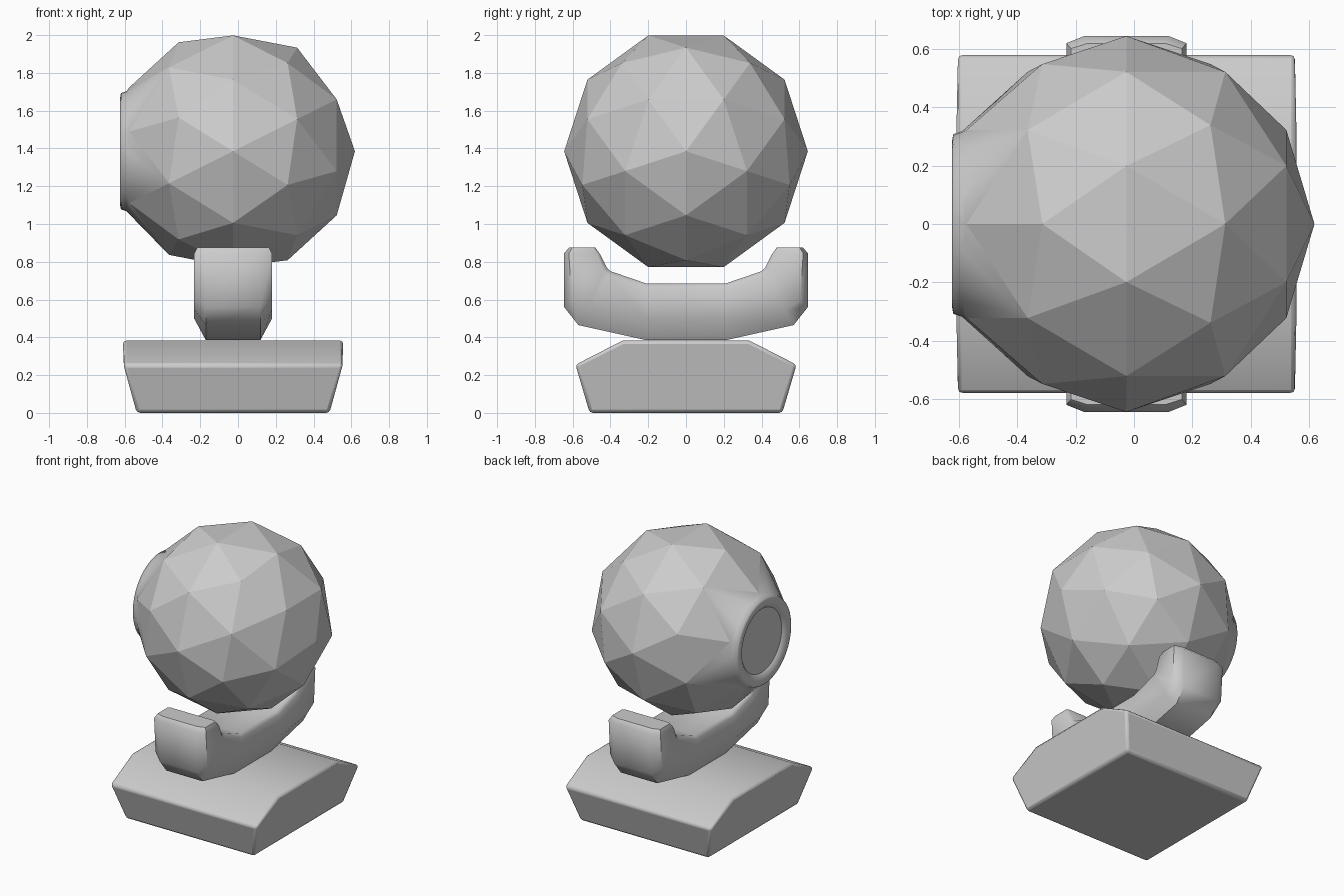
import bpy
import bmesh
from math import cos, sin, pi, radians
from mathutils import Matrix, Vector

old = bpy.data.objects.get("Cube")
if old:
    bpy.data.objects.remove(old, do_unlink=True)

CX = -0.026                      # shared centre line of all parts
BALL_Z, BALL_R = 1.385, 0.645

grey = bpy.data.materials.new("plain_grey")
grey.use_nodes = True
grey.diffuse_color = (0.6, 0.6, 0.6, 1)
grey.node_tree.nodes["Principled BSDF"].inputs["Base Color"].default_value = (0.6, 0.6, 0.6, 1)


def finish(name, bm, bevel=0, angle=None):
    bmesh.ops.recalc_face_normals(bm, faces=bm.faces)
    mesh = bpy.data.meshes.new(name)
    bm.to_mesh(mesh)
    bm.free()
    mesh.materials.append(grey)
    ob = bpy.data.objects.new(name, mesh)
    bpy.context.collection.objects.link(ob)
    if bevel:
        mod = ob.modifiers.new("Soft edges", 'BEVEL')
        mod.width, mod.segments = bevel, 2
        mod.limit_method, mod.angle_limit = 'ANGLE', radians(40)
    if angle:
        bpy.ops.object.select_all(action='DESELECT')
        ob.select_set(True)
        bpy.context.view_layer.objects.active = ob
        bpy.ops.object.shade_smooth_by_angle(angle=radians(angle))
    return ob


def loft(bm, rings):
    """Join closed rings of points with quads and cap both ends."""
    rings = [[bm.verts.new(p) for p in ring] for ring in rings]
    n = len(rings[0])
    for a, b in zip(rings, rings[1:]):
        for i in range(n):
            j = (i + 1) % n
            bm.faces.new((a[i], a[j], b[j], b[i]))
    bm.faces.new(rings[0])
    bm.faces.new(rings[-1])


# Base: six-sided profile across y, tapered towards the floor
bm = bmesh.new()
half = [(0.51, 0.51, 0.0), (0.583, 0.585, 0.255), (0.583, 0.335, 0.383)]
profile = half + [(x, -y, z) for x, y, z in reversed(half)]
loft(bm, [[(CX + s * x, y, z) for x, y, z in profile] for s in (-1, 1)])
finish("base", bm, bevel=0.018, angle=60)

# Cradle arm: chamfered sections swept along a shallow U
# each station: outer point, inner point, chamfer depth as a share of thickness
stations = [((0.62, 0.875), (0.48, 0.875), 0.13),
            ((0.645, 0.845), (0.455, 0.84), 0.13),
            ((0.645, 0.56), (0.42, 0.77), 0.18),
            ((0.57, 0.465), (0.40, 0.75), 0.28),
            ((0.21, 0.385), (0.21, 0.685), 0.38)]


def section(outer, inner, depth, side, width):
    o, i = Vector(outer), Vector(inner)
    pts = [(0.7, 0), (1, depth), (1, 0.92), (0.9, 1)]
    pts += [(-w, t) for w, t in reversed(pts)]
    ring = []
    for w, t in pts:
        p = o.lerp(i, t)
        ring.append((CX + w * width, side * p.x, p.y))
    return ring


bm = bmesh.new()
rings = [section(*st, 1, 0.19 if k == 0 else 0.206) for k, st in enumerate(stations)]
rings += [section(*st, -1, 0.19 if k == 0 else 0.206)
          for k, st in reversed(list(enumerate(stations)))]
loft(bm, rings)
finish("cradle_arm", bm, angle=50)

# Ball: faceted sphere with its pole along x, opened on the -x side
bm = bmesh.new()
bmesh.ops.create_icosphere(bm, subdivisions=2, radius=BALL_R,
                           matrix=Matrix.Rotation(pi / 2, 4, 'Y'))
pole = min(bm.verts, key=lambda v: v.co.x)
inner_ring = {e.other_vert(pole) for e in pole.link_edges}
collar = [f for f in bm.faces if sum(v in inner_ring for v in f.verts) >= 2]
bmesh.ops.delete(bm, geom=collar, context='FACES')
for v in [v for v in bm.verts if not v.link_faces]:
    bm.verts.remove(v)

# Collar: ten-point star opening blended into a round rim and a recessed disc
star = {v for e in bm.edges if e.is_boundary for v in e.verts}
SEG = 40


def star_index(v):
    from_top = Vector((v.co.z, v.co.y)).angle_signed(Vector((1, 0)))
    return round(from_top / (pi / 5)) % 10


def circle(r, x):
    return [bm.verts.new((x - CX, r * sin(2 * pi * i / SEG), r * cos(2 * pi * i / SEG)))
            for i in range(SEG)]


by_turn = {star_index(v): v for v in star}
if by_turn[2].co.y < 0:          # keep the winding the same as the circles
    by_turn = {-k % 10: v for k, v in by_turn.items()}
ring = circle(0.318, -0.59)
made = []
for k in range(10):
    a, b = by_turn[k], by_turn[(k + 1) % 10]
    for i in range(4 * k - 2, 4 * k + 2):
        made.append(bm.faces.new((a, ring[i % SEG], ring[(i + 1) % SEG])))
    made.append(bm.faces.new((a, ring[(4 * k + 2) % SEG], b)))
for r, x in [(0.308, -0.62), (0.285, -0.624), (0.245, -0.615), (0.228, -0.6)]:
    nxt = circle(r, x)
    for i in range(SEG):
        j = (i + 1) % SEG
        made.append(bm.faces.new((ring[i], ring[j], nxt[j], nxt[i])))
    ring = nxt
for f in made:
    f.smooth = True
bm.faces.new(ring)
ball = finish("ball_with_lens", bm)
ball.location = (CX, 0, BALL_Z)
